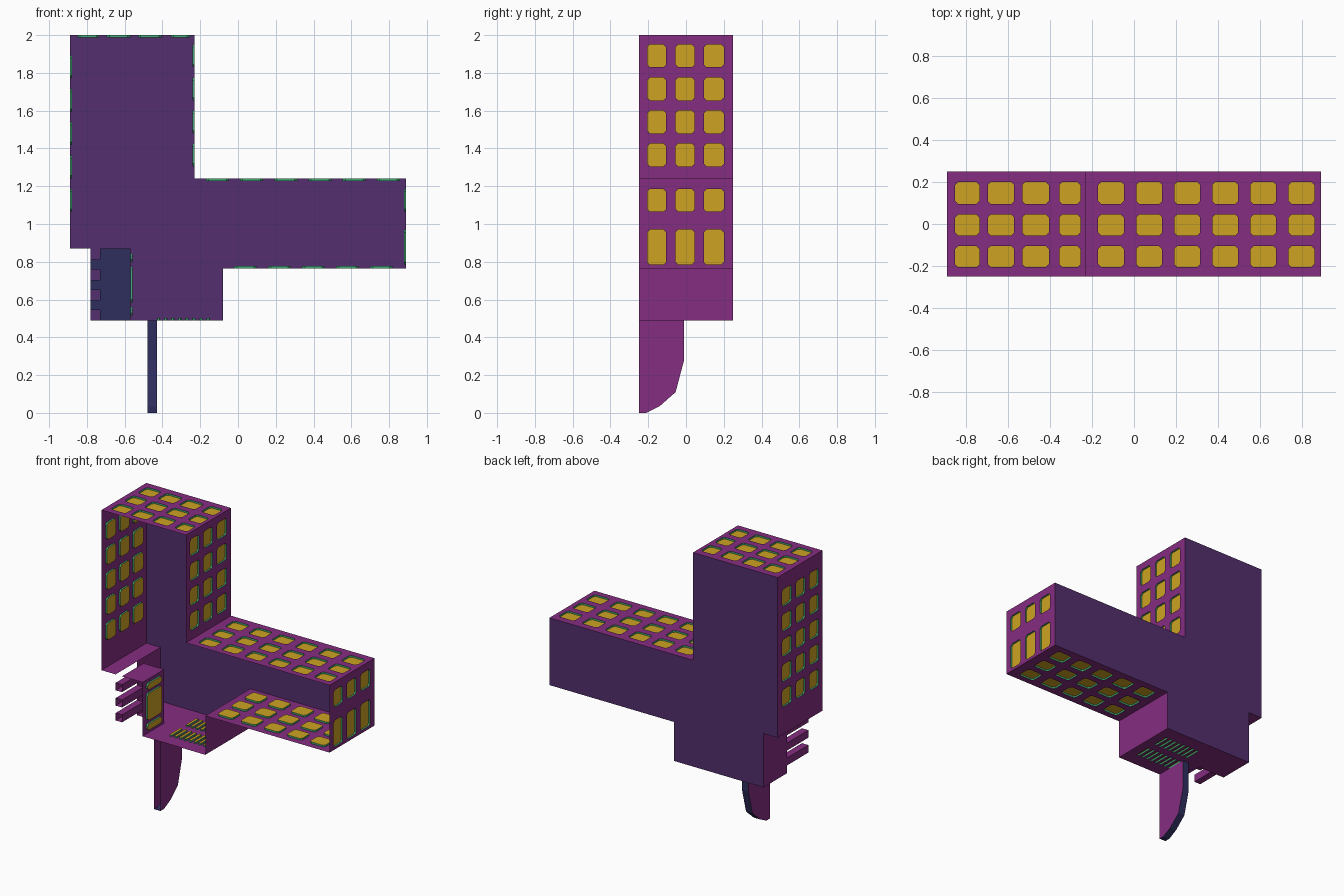
import bpy, bmesh
from mathutils import Vector

if "Cube" in bpy.data.objects:
    bpy.data.objects.remove(bpy.data.objects["Cube"])


def srgb(r, g, b):
    return tuple(((c / 255 + 0.055) / 1.055) ** 2.4 for c in (r, g, b)) + (1,)


MATS = []
for name, col in [("magenta", (133, 45, 128)), ("dark purple", (84, 47, 110)),
                  ("navy", (46, 46, 95)), ("window yellow", (205, 164, 34)),
                  ("frame green", (66, 172, 118))]:
    m = bpy.data.materials.new(name)
    m.diffuse_color = srgb(*col)
    m.use_nodes = True
    m.node_tree.nodes["Principled BSDF"].inputs["Base Color"].default_value = m.diffuse_color
    MATS.append(m)
MAGENTA, PURPLE, NAVY, YELLOW, GREEN = range(5)


def face(bm, pts, mat, normal=None):
    f = bm.faces.new([bm.verts.new(p) for p in pts])
    f.material_index = mat
    f.normal_update()
    if normal is not None and f.normal.dot(Vector(normal)) < 0:
        f.normal_flip()
    return f


def finish(bm, name):
    bmesh.ops.remove_doubles(bm, verts=bm.verts, dist=1e-5)
    me = bpy.data.meshes.new(name)
    bm.to_mesh(me)
    bm.free()
    for m in MATS:
        me.materials.append(m)
    ob = bpy.data.objects.new(name, me)
    bpy.context.collection.objects.link(ob)
    return ob


def wall(name, axis, c, side, u, v, us=(), vs=(), mat=MAGENTA, cut=0.014, depth=0.012):
    """Thin sheet at axis=c facing side, with recessed windows at us x vs."""
    bm = bmesh.new()

    def P(a, b, k=0.0):
        p = [a, b]
        p.insert(axis, c - side * k)
        return Vector(p)
    n = [0, 0, 0]
    n[axis] = side
    ub = sorted({*u, *[t for w in us for t in w]})
    vb = sorted({*v, *[t for w in vs for t in w]})
    for a, b in zip(ub, ub[1:]):
        for e, g in zip(vb, vb[1:]):
            if (a, b) not in us or (e, g) not in vs:
                face(bm, [P(a, e), P(b, e), P(b, g), P(a, g)], mat, n)
                continue
            k = min(cut, (b - a) * 0.2)
            o = [(a + k, e), (b - k, e), (b, e + k), (b, g - k),
                 (b - k, g), (a + k, g), (a, g - k), (a, e + k)]
            face(bm, [P(*q, depth) for q in o], YELLOW, n)
            mid = P((a + b) / 2, (e + g) / 2, depth / 2)
            for i in range(8):
                p, q = o[i], o[(i + 1) % 8]
                ring = [P(*p), P(*q), P(*q, depth), P(*p, depth)]
                face(bm, ring, GREEN, mid - sum(ring, Vector()) / 4)
            for i, corner in ((1, (b, e)), (3, (b, g)), (5, (a, g)), (7, (a, e))):
                face(bm, [P(*o[i]), P(*corner), P(*o[(i + 1) % 8])], mat, n)
    return finish(bm, name)


def spans(start, step, width, count):
    return [(round(start + i * step, 4), round(start + i * step + width, 4)) for i in range(count)]


X, Y, Z = 0, 1, 2
DEEP = (-0.25, 0.25)
COLS = [(-0.205, -0.105), (-0.055, 0.045), (0.095, 0.2)]

# Tower walls
wall("tower_left_wall", X, -0.89, -1, DEEP, (0.87, 2), COLS, spans(1.065, 0.177, 0.12, 5))
wall("tower_right_wall", X, -0.23, 1, DEEP, (1.24, 2), COLS, spans(1.305, 0.175, 0.12, 4))
wall("tower_roof", Z, 2, 1, (-0.89, -0.23), DEEP,
     [(-0.85, -0.735), (-0.695, -0.57), (-0.53, -0.405), (-0.355, -0.255)], COLS)
wall("tower_ledge", Z, 0.87, -1, (-0.89, -0.78), DEEP)

# Side arm
wall("arm_roof", Z, 1.24, 1, (-0.23, 0.89), DEEP, spans(-0.17, 0.181, 0.122, 6), COLS)
wall("arm_end", X, 0.89, 1, DEEP, (0.765, 1.24), COLS, [(0.785, 0.97), (1.065, 1.185)])
wall("arm_underside", Z, 0.765, -1, (-0.08, 0.89), DEEP, spans(-0.02, 0.18, 0.118, 5), COLS)

# Lower block with slotted floor
wall("block_right_wall", X, -0.08, 1, DEEP, (0.49, 0.765))
wall("block_floor", Z, 0.49, -1, (-0.57, -0.08), DEEP,
     spans(-0.43, 0.0375, 0.018, 8), [(-0.15, -0.03), (0.03, 0.15)])
wall("block_floor_left", Z, 0.49, -1, (-0.78, -0.57), (-0.01, 0.25))
wall("block_left_wall", X, -0.78, -1, (-0.01, 0.25), (0.49, 0.87))

# Pocket behind the finger bars
wall("pocket_side", X, -0.57, -1, (-0.25, -0.01), (0.49, 0.87),
     [(-0.21, -0.05)], [(0.515, 0.56), (0.585, 0.775), (0.8, 0.845)])
wall("pocket_back", Y, -0.01, -1, (-0.73, -0.57), (0.49, 0.87), mat=NAVY)
wall("pocket_top", Z, 0.87, 1, (-0.73, -0.57), (-0.25, -0.01))

# Back sheet
bm = bmesh.new()
outline = [(-0.89, 0.87), (-0.89, 2), (-0.23, 2), (-0.23, 1.24), (0.89, 1.24), (0.89, 0.765),
           (-0.08, 0.765), (-0.08, 0.49), (-0.78, 0.49), (-0.78, 0.87)]
face(bm, [(x, 0.25, z) for x, z in outline], PURPLE, (0, 1, 0))
finish(bm, "back_sheet")

# Finger bars: open-fronted tubes with a navy end
for i, z in enumerate((0.545, 0.65, 0.758)):
    bm = bmesh.new()
    r = [(-0.78, z), (-0.73, z), (-0.73, z + 0.053), (-0.78, z + 0.053)]
    for j in range(4):
        (a, b), (c, d) = r[j], r[(j + 1) % 4]
        face(bm, [(a, -0.25, b), (c, -0.25, d), (c, -0.01, d), (a, -0.01, b)], MAGENTA,
             ((a + c) / 2 + 0.755, 0, (b + d) / 2 - z - 0.0265))
    face(bm, [(x, -0.01, h) for x, h in r], NAVY, (0, -1, 0))
    finish(bm, f"finger_bar_{i + 1}")

# Curved fin below the block, open at the front
bm = bmesh.new()
prof = [(-0.25, 0.49), (-0.01, 0.49), (-0.01, 0.28), (-0.055, 0.11), (-0.14, 0.035),
        (-0.21, 0), (-0.25, 0)]
for x, s in ((-0.48, -1), (-0.43, 1)):
    face(bm, [(x, y, z) for y, z in prof], MAGENTA, (s, 0, 0))
for (a, b), (c, d) in zip(prof[1:], prof[2:]):
    face(bm, [(-0.48, a, b), (-0.43, a, b), (-0.43, c, d), (-0.48, c, d)], NAVY,
         (0, b - d + 1e-4, -(a - c) - 1e-4))
finish(bm, "fin")
